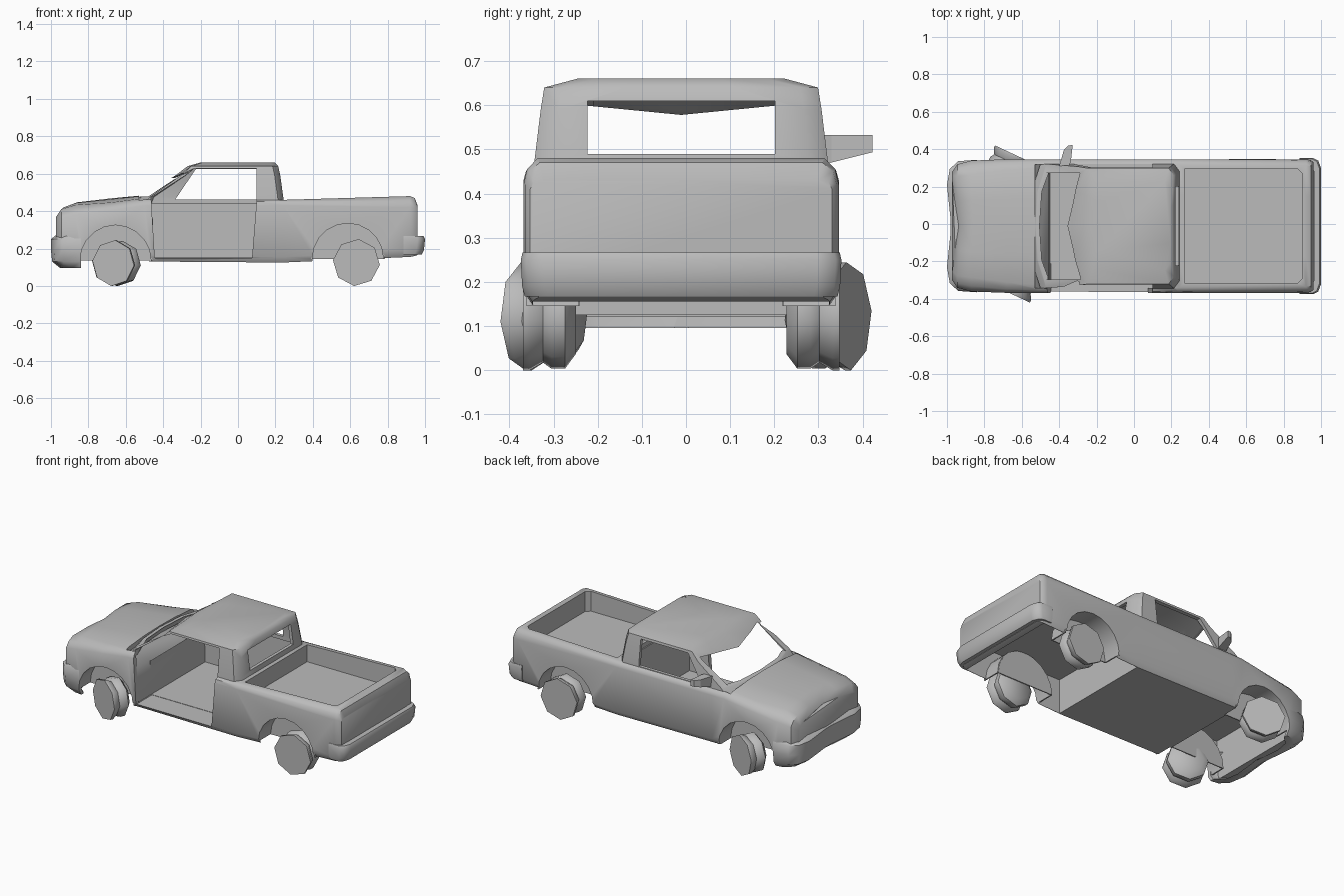
import bpy, bmesh, math
from mathutils import Matrix, Vector

cube = bpy.data.objects.get("Cube")
if cube:
    bpy.data.objects.remove(cube)

CY = -0.011  # body centre line

paint = bpy.data.materials.new("plain_grey")
paint.use_nodes = True
GREY = (0.5, 0.5, 0.5, 1)
paint.diffuse_color = GREY
paint.node_tree.nodes["Principled BSDF"].inputs["Base Color"].default_value = GREY


def make(name, bm, matrix=None):
    bmesh.ops.recalc_face_normals(bm, faces=bm.faces)
    me = bpy.data.meshes.new(name)
    bm.to_mesh(me)
    bm.free()
    if matrix:
        me.transform(matrix)
    me.materials.append(paint)
    ob = bpy.data.objects.new(name, me)
    bpy.context.collection.objects.link(ob)
    return ob


def loft(name, rings, matrix=None):
    """Closed solid through a list of equal-length rings."""
    bm = bmesh.new()
    vs = [[bm.verts.new(p) for p in r] for r in rings]
    n = len(rings[0])
    for a, b in zip(vs, vs[1:]):
        for i in range(n):
            j = (i + 1) % n
            bm.faces.new((a[i], a[j], b[j], b[i]))
    bm.faces.new(vs[0][::-1])
    bm.faces.new(vs[-1])
    return make(name, bm, matrix)


def side_prism(name, pts, y0, y1):
    return loft(name, [[(x, y, z) for x, z in pts] for y in (y0, y1)])


def box(name, x0, x1, y0, y1, z0, z1):
    return side_prism(name, [(x0, z0), (x1, z0), (x1, z1), (x0, z1)], y0, y1)


def cut(ob, cutters):
    for c in cutters:
        c.hide_render = True
        m = ob.modifiers.new("cut", 'BOOLEAN')
        m.operation, m.solver, m.object = 'DIFFERENCE', 'EXACT', c
    bpy.context.view_layer.update()
    dg = bpy.context.evaluated_depsgraph_get()
    me = bpy.data.meshes.new_from_object(ob.evaluated_get(dg))
    ob.modifiers.clear()
    ob.data = me


def smooth(ob, angle=32):
    bpy.ops.object.select_all(action='DESELECT')
    ob.select_set(True)
    bpy.context.view_layer.objects.active = ob
    bpy.ops.object.shade_smooth_by_angle(angle=math.radians(angle))


# Lower body: cross-sections along the length, nose dented at the centre
def section(x, w, zb, zs, zt, wt, crown, dent):
    half = [(w - .02, zb), (w, zb + .03), (w, zs), ((w + wt) / 2 + .008, (zs + zt) / 2 + .005),
            (wt, zt), (wt * .5, zt + crown * .8), (0, zt + crown)]
    def point(y, z, s):
        return (x + dent * max(0, 1 - y / .22), CY + s * y, z)
    return [point(y, z, 1) for y, z in half] + [point(y, z, -1) for y, z in half[-2::-1]]


stations = [
    (-.972, .29, .14, .33, .37, .24, .012, .035),
    (-.945, .33, .12, .36, .41, .265, .012, .03),
    (-.87, .35, .12, .38, .433, .275, .014, .01),
    (-.68, .357, .12, .405, .446, .30, .022, 0),
    (-.50, .357, .13, .43, .47, .315, .015, 0),
    (-.42, .357, .13, .43, .465, .325, 0, 0),
    (.24, .357, .125, .43, .46, .33, 0, 0),
    (.92, .357, .155, .42, .48, .325, 0, 0),
    (.945, .352, .16, .42, .47, .32, 0, 0),
    (.96, .342, .165, .41, .43, .31, 0, 0),
]
body = loft("truck_body", [section(*s) for s in stations])


# Cab shell: horizontal rings, front edge bowed forward
def cab_ring(z, xf, xc, xb, hw, inset=0.0):
    half = [(xf + inset, 0), (xf + .012 + inset, hw * .55), (xc + inset, hw - inset),
            (xb - .03, hw - inset), (xb - inset, hw - .04 - inset), (xb - inset, hw * .4)]
    left = [(x, CY + y, z) for x, y in half]
    return left + [(x, CY - y, z) for x, y in half[:0:-1]]


cab_rows = [(.44, -.56, -.50, .245, .334), (.475, -.53, -.47, .242, .332),
            (.59, -.335, -.30, .226, .318), (.64, -.27, -.25, .215, .31), (.66, -.20, -.19, .195, .235)]
cab = loft("cab_shell", [cab_ring(*r) for r in cab_rows])
inner = [cab_ring(*r, inset=.02) for r in cab_rows[:3]] + [cab_ring(.632, -.27, -.25, .213, .305, .02)]
inner[0] = [(x, y, .40) for x, y, z in inner[0]]

# Openings
tools = []


def tool(ob):
    tools.append(ob)
    return ob


door = tool(side_prism("door_cut", [(-.445, .15), (.075, .15), (.10, .46), (.10, .628), (-.235, .628),
                                    (-.29, .60), (-.465, .475)], -.6, CY - .2))
side_window = tool(side_prism("window_cut", [(-.335, .463), (.10, .463), (.10, .625), (-.225, .625)],
                              CY + .2, .6))
windshield = tool(loft("windshield_cut", [
    [(-.8, CY + y, .478), (-.36, CY + y, .478), (-.2, CY + y, z), (-.5, CY + y, z)]
    for y, z in ((-.285, .606), (0, .578), (.285, .606))]))
rear_window = tool(box("rear_window_cut", .12, .4, CY - .212, CY + .212, .49, .61))
cavity = tool(side_prism("cabin_cut", [(-.45, .152), (.215, .152), (.215, .7), (-.53, .7),
                                       (-.53, .44), (-.455, .36)], CY - .33, CY + .33))
bed_plan = [(.27, -.305), (.875, -.305), (.90, -.28), (.90, .28), (.875, .305), (.27, .305)]
bed = tool(loft("bed_cut", [[(x, CY + y, z) for x, y in bed_plan] for z in (.355, .7)]))
under_rear = tool(box("rear_under_cut", .25, .925, CY - .335, CY + .335, 0, .34))
under_front = tool(box("front_under_cut", -.89, -.475, CY - .335, CY + .335, 0, .37))
inner_cab = tool(loft("inner_cab_cut", inner))


def arc(x, z, r, start, end, count):
    steps = [start + (end - start) * i / count for i in range(count + 1)]
    return [(x + r * math.cos(a), z + r * math.sin(a)) for a in steps]


# Wheel arches: a round opening, a tunnel-shaped liner and its inner wall
arches = []
for label, x, z in (("front", -.655, .135), ("rear", .587, .145)):
    for s, side in ((-1, "near"), (1, "far")):
        arches.append(tool(side_prism("arch_cut", arc(x, z, .19, 0, math.tau * 19 / 20, 19),
                                      CY + s * .235, CY + s * .6)))
        strip = arc(x, z, .19, 0, math.pi, 10) + arc(x, z, .198, math.pi, 0, 10)
        smooth(side_prism(f"{label}_arch_liner_{side}", strip, CY + s * .232, CY + s * .35))
        side_prism(f"{label}_arch_wall_{side}", arc(x, z, .194, 0, math.pi, 10),
                   CY + s * .23, CY + s * .236)

cut(body, [cavity, door, bed, under_rear, under_front] + arches)
cut(cab, [inner_cab, door, side_window, windshield, rear_window])
smooth(body, 40)
smooth(cab, 50)


# Bumpers: a U-shaped plan swept through height rows of (z, inward offset)
def bumper(name, plan, rows, thick):
    rings = []
    outer = plan + [(x, -y) for x, y in plan[::-1]]
    for z, off in rows:
        def inset(d):
            return [(x - math.copysign(d, x) * (abs(x) > .9), CY + y - math.copysign(d * .5, y), z)
                    for x, y in outer]
        rings.append(inset(off) + inset(off + thick)[::-1])
    smooth(loft(name, rings), 40)


bumper("rear_bumper", [(.885, .363), (.96, .363), (.985, .35), (1.0, .31)],
       [(.167, .018), (.19, .006), (.25, 0), (.267, .008)], .03)
bumper("front_bumper", [(-.84, .354), (-.94, .347), (-.985, .305), (-1.0, .22), (-.98, .03)],
       [(.095, .05), (.13, .006), (.19, 0), (.25, 0), (.278, .035)], .045)


# Wheels: eight-sided, dished between disc and inner band
def wheel(name, x, y, side, steer, r):
    rows = [(.06, r), (.045, r), (.015, r * .86), (-.005, r * .97), (-.035, r * .97), (-.06, r * .7)]
    rings = [[(q * math.sin(k * math.tau / 8 + .1), side * d, q * math.cos(k * math.tau / 8 + .1))
              for k in range(8)] for d, q in rows]
    m = Matrix.Translation(Vector((x, y, r - .001))) @ Matrix.Rotation(math.radians(steer), 4, 'Z')
    smooth(loft(name, rings, m), 46)


for side, label in ((-1, "near"), (1, "far")):
    wheel("front_wheel_" + label, -.65 - side * .008, side * .314, side, -25, .123)
    wheel("rear_wheel_" + label, .633, CY + side * .298, side, 0, .126)

# Door mirror on one side only
plan = [(-.40, .31), (-.375, .395), (-.35, .42), (-.328, .422), (-.338, .33), (-.35, .31)]
loft("door_mirror", [[(x, y, z0 - (y - .36) * k) for x, y in plan]
                     for z0, k in ((.478, -.25), (.532, 0))])

for t in tools:
    bpy.data.objects.remove(t)
